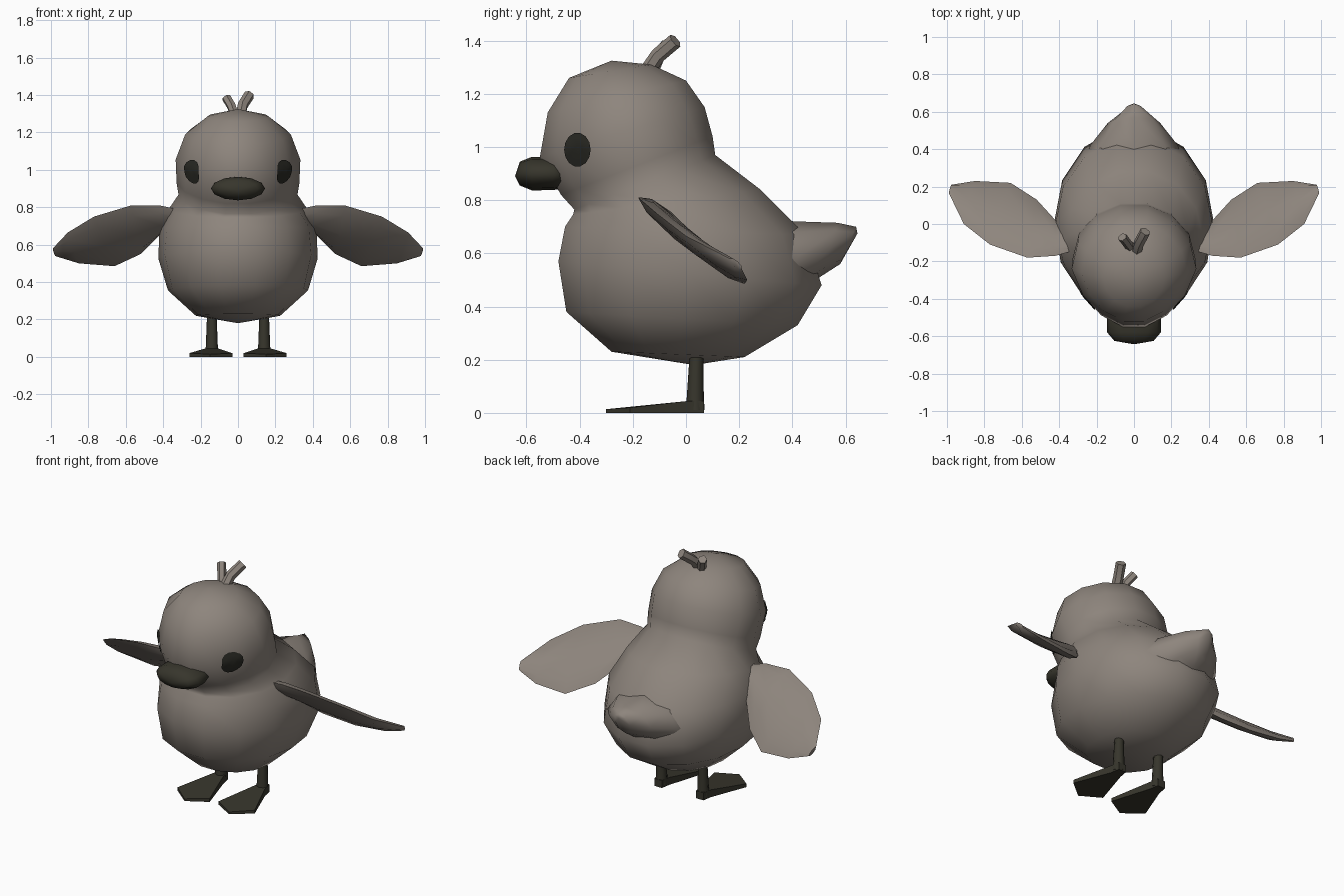
import bpy, bmesh, math
from mathutils import Vector
from mathutils.bvhtree import BVHTree

cube = bpy.data.objects.get("Cube")
if cube:
    bpy.data.objects.remove(cube, do_unlink=True)


def material(name, rgb):
    m = bpy.data.materials.new(name)
    m.use_nodes = True
    m.diffuse_color = (*rgb, 1)
    bsdf = next(n for n in m.node_tree.nodes if n.type == 'BSDF_PRINCIPLED')
    bsdf.inputs["Base Color"].default_value = (*rgb, 1)
    bsdf.inputs["Roughness"].default_value = 0.8
    return m


down = material("warm grey down", (0.27, 0.235, 0.205))
horn = material("dark olive horn", (0.038, 0.036, 0.025))
eye_dark = material("eye black", (0.022, 0.022, 0.017))


def finish(name, bm, mat, angle=60):
    bmesh.ops.recalc_face_normals(bm, faces=bm.faces)
    me = bpy.data.meshes.new(name)
    bm.to_mesh(me)
    bm.free()
    me.materials.append(mat)
    ob = bpy.data.objects.new(name, me)
    bpy.context.collection.objects.link(ob)
    bpy.ops.object.select_all(action='DESELECT')
    ob.select_set(True)
    bpy.context.view_layer.objects.active = ob
    bpy.ops.object.shade_smooth_by_angle(angle=math.radians(angle))
    return ob


def loft(name, rings, mat, start=None, end=None, angle=60):
    """Skin rings of points; ends close to a pole point or a flat cap."""
    bm = bmesh.new()
    loops = [[bm.verts.new(p) for p in r] for r in rings]
    n = len(loops[0])
    for a, b in zip(loops, loops[1:]):
        for i in range(n):
            j = (i + 1) % n
            bm.faces.new((a[i], a[j], b[j], b[i]))
    for loop, pole in ((loops[0], start), (loops[-1], end)):
        if pole is None:
            bm.faces.new(loop)
        else:
            tip = bm.verts.new(pole)
            for i in range(n):
                bm.faces.new((loop[i], loop[(i + 1) % n], tip))
    return finish(name, bm, mat, angle)


def oval(centre, u, v, n):
    c, u, v = Vector(centre), Vector(u), Vector(v)
    return [c + u * math.cos(2 * math.pi * i / n) + v * math.sin(2 * math.pi * i / n)
            for i in range(n)]


def tilted_ring(yf, zf, yb, zb, half, taper, n=14):
    """Ring through a front and a back point, narrowed towards the front."""
    mid = Vector((0, (yf + yb) / 2, (zf + zb) / 2))
    fwd = Vector((0, (yf - yb) / 2, (zf - zb) / 2))
    pts = []
    for i in range(n):
        t = 2 * math.pi * (i + 0.5) / n + math.pi / 2
        s = math.sin(t)
        x = half * math.cos(t) * (1 - taper * max(s, 0)) / math.cos(math.pi / n)
        pts.append(mid + fwd * (s / math.cos(math.pi / n)) + Vector((x, 0, 0)))
    return pts


# Body and head in one skin: front y, z, back y, z, half width, front taper
profile = [
    (-0.28, 0.23, 0.22, 0.21, 0.22, -0.1),
    (-0.45, 0.38, 0.42, 0.33, 0.365, -0.1),
    (-0.48, 0.57, 0.51, 0.48, 0.415, -0.05),
    (-0.455, 0.70, 0.45, 0.67, 0.41, 0),
    (-0.425, 0.745, 0.28, 0.84, 0.36, 0),
    (-0.42, 0.765, 0.11, 0.97, 0.31, 0.05),
    (-0.47, 0.82, 0.10, 1.04, 0.32, 0.1),
    (-0.55, 0.96, 0.07, 1.15, 0.325, 0.2),
    (-0.52, 1.13, 0.0, 1.25, 0.275, 0.15),
    (-0.44, 1.26, -0.13, 1.31, 0.16, 0),
]
body = loft("body_and_head", [tilted_ring(*p) for p in profile], down,
            start=(0, 0.03, 0.18), end=(0, -0.28, 1.325), angle=80)

# Tail: y, centre z, half width, half height
tail = [(0.22, 0.56, 0.30, 0.17), (0.42, 0.585, 0.235, 0.135),
        (0.54, 0.615, 0.14, 0.1), (0.61, 0.63, 0.05, 0.07)]
loft("tail", [oval((0, y, z), (w, 0, 0), (0, 0.03 * (y > 0.5), h), 8) for y, z, w, h in tail],
     down, end=(0, 0.645, 0.675), angle=80)

# Beak: y, half width, half height
beak = [(-0.46, 0.13, 0.055), (-0.50, 0.145, 0.062), (-0.58, 0.143, 0.063), (-0.625, 0.105, 0.045)]
loft("beak", [oval((0, y, 0.9), (w, 0, 0), (0, 0, h), 12) for y, w, h in beak],
     horn, end=(0, -0.643, 0.89), angle=80)


def tube(name, path, radius):
    path = [Vector(p) for p in path]
    rings = []
    for i, p in enumerate(path):
        d = (path[min(i + 1, len(path) - 1)] - path[max(i - 1, 0)]).normalized()
        u = d.cross(Vector((1, 0, 0))).normalized()
        rings.append(oval(p, u * radius, d.cross(u) * radius, 6))
    loft(name, rings, down, angle=50)


# Crest tufts
tube("crest_left", [(0.012, -0.15, 1.28), (0.025, -0.105, 1.345), (0.06, -0.04, 1.4)], 0.029)
tube("crest_right", [(-0.015, -0.13, 1.28), (-0.035, -0.105, 1.34), (-0.062, -0.07, 1.385)], 0.025)

# Wing edges as leading and trailing points, root to tip
wing = [((0.28, -0.13, 0.78), (0.28, -0.04, 0.70), 0.03),
        ((0.42, -0.17, 0.81), (0.42, 0.02, 0.65), 0.032),
        ((0.57, -0.18, 0.81), (0.52, 0.13, 0.55), 0.032),
        ((0.77, -0.11, 0.75), (0.66, 0.22, 0.485), 0.03),
        ((0.91, 0.0, 0.665), (0.85, 0.23, 0.50), 0.025),
        ((0.99, 0.165, 0.58), (0.975, 0.21, 0.54), 0.012)]
thick_dir = Vector((0, 0.6, 0.8))
surface = BVHTree.FromPolygons([v.co for v in body.data.vertices],
                               [tuple(p.vertices) for p in body.data.polygons])

for side, sx in (("left", 1), ("right", -1)):
    mirror = lambda pts: [Vector((p[0] * sx, p[1], p[2])) for p in pts]

    # Wing
    rings = []
    for lead, trail, t in wing:
        a, b = Vector(lead), Vector(trail)
        rings.append(mirror(oval((a + b) / 2, (a - b) / 2, thick_dir * t, 8)))
    loft("wing_" + side, rings, down, angle=70)

    # Leg
    leg = [(0.01, 0.035, 0.035), (0.06, 0.035, 0.032), (0.24, 0.04, 0.025)]
    loft("leg_" + side, [mirror(oval((0.14, y, z), (r, 0, 0), (0, r, 0), 8))
                         for z, y, r in leg], horn)

    # Webbed foot, a wedge thinning towards the toes
    outline = [(0.115, 0.068, 0.045), (0.165, 0.068, 0.045), (0.175, 0.01, 0.045),
               (0.26, -0.21, 0.02), (0.15, -0.3, 0.014), (0.03, -0.23, 0.02),
               (0.105, 0.01, 0.045)]
    loft("foot_" + side, [mirror([(x, y, 0) for x, y, z in outline]), mirror(outline)],
         horn, angle=35)

    # Eye: thin oval plate draped on the head
    bm = bmesh.new()

    def drape(p):
        hit, normal, _, _ = surface.ray_cast(Vector((sx, p.y, p.z)), Vector((-sx, 0, 0)))
        return bm.verts.new(hit + Vector((sx, -0.5, 0)).normalized() * 0.008)

    middle = Vector((0, -0.405, 0.99))
    loops = [[drape(p) for p in oval(middle, (0, 0.05 * k, 0), (0, 0, 0.064 * k), 14)]
             for k in (0.35, 0.7, 1)]
    bm.faces.new(loops[0])
    for a, b in zip(loops, loops[1:]):
        for i in range(14):
            j = (i + 1) % 14
            bm.faces.new((a[i], a[j], b[j], b[i]))
    bmesh.ops.recalc_face_normals(bm, faces=bm.faces)
    if sum(f.normal.x for f in bm.faces) * sx < 0:
        bmesh.ops.reverse_faces(bm, faces=bm.faces)
    finish("eye_" + side, bm, eye_dark)
